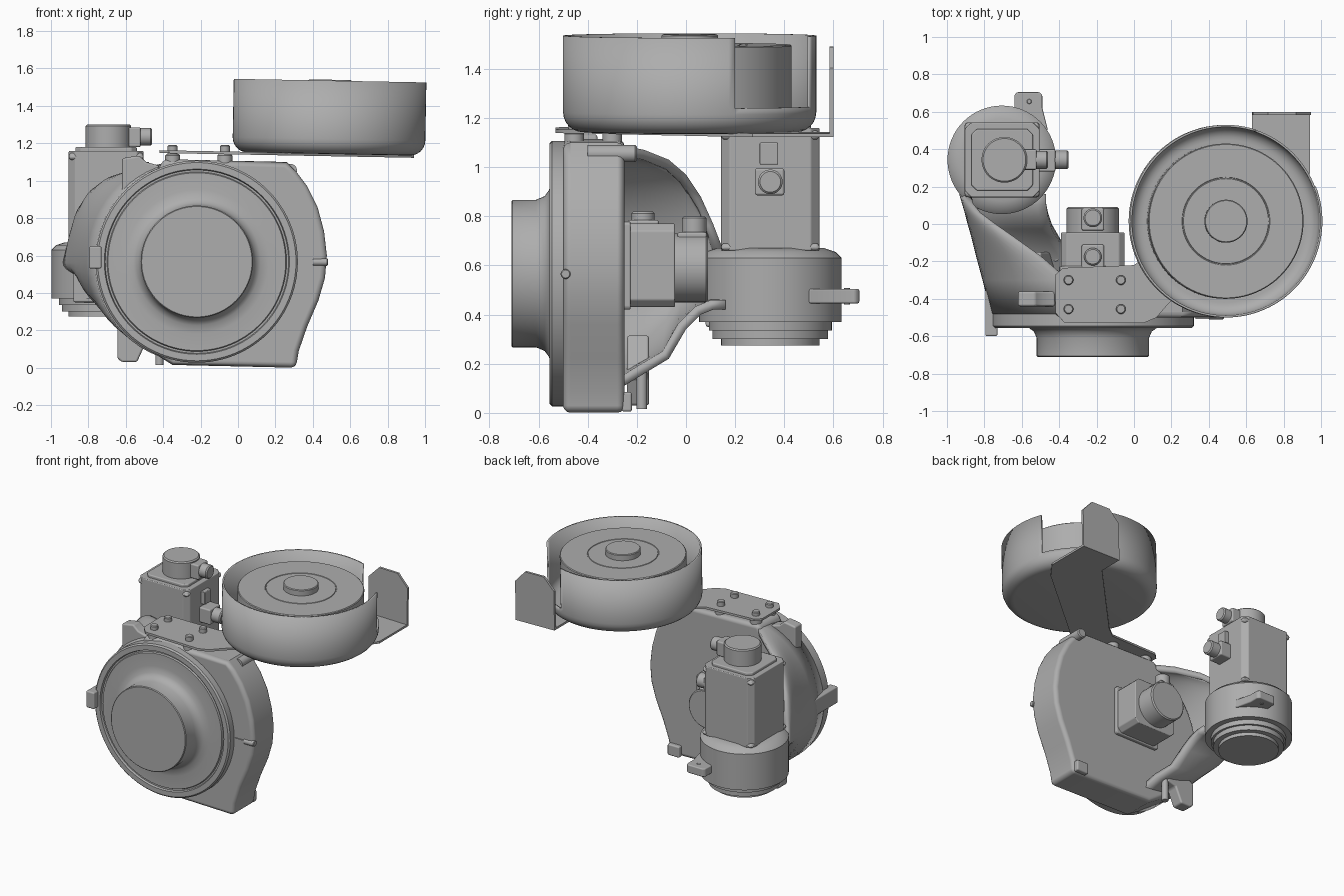
import bpy, bmesh, math
from mathutils import Vector, Matrix

cube = bpy.data.objects.get("Cube")
if cube:
    bpy.data.objects.remove(cube)

grey = bpy.data.materials.new("cast grey")
grey.use_nodes = True
tone = (0.42, 0.42, 0.42, 1)
grey.diffuse_color = tone
grey.node_tree.nodes["Principled BSDF"].inputs["Base Color"].default_value = tone

TILT = math.radians(1.07)
# Directions of profile height for each axis
AXES = {"z": Matrix.Identity(4),
        "y": Matrix.Rotation(math.radians(-90), 4, "X"),
        "x": Matrix.Rotation(math.radians(90), 4, "Y")}


def finish(name, bm, loc=(0, 0, 0), tilt=0, bevel=0, limit=30):
    bmesh.ops.recalc_face_normals(bm, faces=bm.faces)
    mesh = bpy.data.meshes.new(name)
    bm.to_mesh(mesh)
    bm.free()
    ob = bpy.data.objects.new(name, mesh)
    bpy.context.collection.objects.link(ob)
    ob.location = loc
    ob.rotation_euler.y = tilt
    mesh.materials.append(grey)
    for o in bpy.context.selected_objects:
        o.select_set(False)
    ob.select_set(True)
    bpy.context.view_layer.objects.active = ob
    bpy.ops.object.shade_smooth_by_angle(angle=math.radians(35))
    if bevel:
        mod = ob.modifiers.new("soft edges", "BEVEL")
        mod.width = bevel
        mod.segments = 3
        mod.limit_method = "ANGLE"
        mod.angle_limit = math.radians(limit)
        mod.harden_normals = True
    return ob


def lathe(name, profile, loc, axis="z", seg=64, tilt=0, keep=None):
    """Revolve (radius, height) points; keep(angle, height) can drop faces."""
    bm = bmesh.new()
    rings = []
    for r, h in profile:
        if r == 0:
            rings.append([bm.verts.new((0, 0, h))] * seg)
        else:
            rings.append([bm.verts.new((r * math.cos(2 * math.pi * i / seg),
                                        r * math.sin(2 * math.pi * i / seg), h)) for i in range(seg)])
    for a, b in zip(rings, rings[1:]):
        for i in range(seg):
            j = (i + 1) % seg
            corners = list(dict.fromkeys([a[i], a[j], b[j], b[i]]))
            height = sum(v.co.z for v in corners) / len(corners)
            if keep is None or keep(360 * (i + 0.5) / seg, height):
                bm.faces.new(corners)
    bmesh.ops.transform(bm, matrix=AXES[axis], verts=bm.verts)
    return finish(name, bm, loc, tilt)


def rod(name, r, lo, hi, loc, axis="z", seg=32):
    c = min(0.008, r * 0.2)
    return lathe(name, [(0, lo), (r, lo), (r, hi - c), (r - c, hi), (0, hi)], loc, axis, seg)


def prism(name, pts, lo, hi, plane="xz", loc=(0, 0, 0), tilt=0, bevel=0, limit=30):
    bm = bmesh.new()
    place = {"xz": lambda p, d: (p[0], d, p[1]), "xy": lambda p, d: (p[0], p[1], d)}[plane]
    a, b = [[bm.verts.new(place(p, d)) for p in pts] for d in (lo, hi)]
    bm.faces.new(a)
    bm.faces.new(b)
    for i in range(len(pts)):
        j = (i + 1) % len(pts)
        bm.faces.new((a[i], a[j], b[j], b[i]))
    return finish(name, bm, loc, tilt, bevel, limit)


def box(name, x0, x1, y0, y1, z0, z1, bevel=0.01):
    return prism(name, [(x0, y0), (x1, y0), (x1, y1), (x0, y1)], z0, z1, "xy", bevel=bevel)


def chamfered(cx, cy, half, cut):
    k = half - cut
    return [(cx + x, cy + y) for x, y in ((-k, -half), (k, -half), (half, -k), (half, k),
                                          (k, half), (-k, half), (-half, k), (-half, -k))]


# Main housing: scroll-shaped casting with a flat foot
HX, HZ = -0.22, 0.567
outline = [(-0.35, 0.015), (0.31, 0), (0.325, 0.09), (0.37, 0.22), (0.43, 0.36), (0.465, 0.48),
           (0.475, 0.6), (0.46, 0.73), (0.425, 0.86), (0.37, 0.97), (0.31, 1.05), (0.26, 1.1), (-0.4, 1.115)]
outline += [(HX + 0.54 * math.cos(math.radians(a)), HZ + 0.54 * math.sin(math.radians(a)))
            for a in range(112, 250, 6)]
prism("housing", outline, -0.5, -0.25, bevel=0.03, limit=50)

# Front flange with groove and protruding hub
lathe("flange_and_hub", [(0, -0.3), (0.54, -0.3), (0.54, -0.545), (0.53, -0.555), (0.495, -0.555), (0.49, -0.54),
                         (0.48, -0.54), (0.475, -0.55), (0.385, -0.55), (0.34, -0.557), (0.315, -0.575),
                         (0.3, -0.61), (0.3, -0.705), (0.295, -0.71), (0, -0.71)], (HX, 0, HZ), "y", 96)

# Housing lugs, foot block and bosses
box("side_clip", -0.795, -0.73, -0.6, -0.31, 0.53, 0.65)
box("index_tab", 0.33, 0.425, -0.507, -0.45, 0.555, 0.575, 0)
prism("upper_lug", [(-0.62, 0.9), (-0.62, 1.12), (-0.53, 1.135), (-0.49, 1.1), (-0.42, 1.08), (-0.45, 0.95)],
      -0.44, -0.36, bevel=0.012)
prism("lower_lug", [(-0.645, 0.05), (-0.62, 0.03), (-0.54, 0.03), (-0.49, 0.14), (-0.42, 0.16),
                    (-0.5, 0.32), (-0.645, 0.21)], -0.24, -0.15, bevel=0.012)
box("foot_block", 0.21, 0.305, -0.26, -0.22, 0.005, 0.085)
rod("upper_boss", 0.035, -0.4, -0.2, (0.28, 0, 1.055), "y")
rod("drain_pin", 0.022, 0.015, 0.2, (-0.42, -0.18, 0))
rod("side_plug", 0.02, 0.40, 0.48, (0, -0.49, 0.565), "x")

# Side arm: open scoop sweeping from the housing back to the second joint
# columns: y, outer x, top edge x, bottom edge x, top z, bottom z
stations = [(-0.48, -0.765, -0.25, -0.25, 1.1, 0.03), (-0.3, -0.81, -0.35, -0.3, 1.095, 0.08),
            (-0.17, -0.845, -0.5, -0.34, 1.07, 0.16), (-0.07, -0.87, -0.64, -0.4, 1.03, 0.22),
            (0.0, -0.89, -0.74, -0.44, 0.97, 0.34), (0.06, -0.905, -0.82, -0.46, 0.88, 0.4),
            (0.11, -0.92, -0.86, -0.47, 0.77, 0.42), (0.16, -0.935, -0.87, -0.47, 0.64, 0.42)]
bm = bmesh.new()
rows, STEPS = [], 28
for y, xo, xt, xb, zt, zb in stations:
    row = []
    for i in range(STEPS + 1):
        a = math.pi * i / STEPS
        xr = xt if a < math.pi / 2 else xb
        half, mid = (zt - 0.56, 0.56) if a < math.pi / 2 else (0.56 - zb, 0.56)
        row.append(bm.verts.new((xr + (xo - xr) * math.sin(a), y, mid + half * math.cos(a))))
    rows.append(row)
for a, b in zip(rows, rows[1:]):
    for i in range(STEPS):
        bm.faces.new((a[i], a[i + 1], b[i + 1], b[i]))
arm = finish("side_arm", bm)
for v in arm.data.polygons:
    v.use_smooth = True
outward = arm.data.polygons[len(arm.data.polygons) // 2].normal.x < 0
wall = arm.modifiers.new("wall", "SOLIDIFY")
wall.thickness = 0.04
wall.offset = -1 if outward else 1

# Second joint: upright stepped collar with ear and bracket
JX, JY = -0.705, 0.343
lathe("joint_collar", [(0, 0.275), (0.2, 0.275), (0.2, 0.3), (0.235, 0.3), (0.235, 0.335), (0.25, 0.335),
                       (0.25, 0.37), (0.29, 0.37), (0.29, 0.63), (0.265, 0.655), (0.22, 0.67), (0, 0.67)],
      (-0.707, JY, 0))
prism("joint_ear", [(-0.68, 0.5), (-0.46, 0.5), (-0.49, 0.62), (-0.49, 0.69), (-0.505, 0.705),
                    (-0.625, 0.705), (-0.64, 0.69), (-0.64, 0.62)], 0.445, 0.505, "xy", bevel=0.008)
rod("ear_bolt", 0.013, 0.44, 0.508, (-0.56, 0.655, 0), seg=16)
box("joint_bracket", -0.88, -0.76, 0.08, 0.21, 0.35, 0.53)

# Upright motor
prism("upright_motor_body", chamfered(JX, JY, 0.2, 0.035), 0.66, 1.16, "xy", bevel=0.006)
for label, lo, hi in (("base", 0.66, 0.69), ("head", 1.11, 1.15)):
    box("upright_motor_" + label, JX - 0.2, JX + 0.2, JY - 0.2, JY + 0.2, lo, hi, 0.02)
prism("upright_motor_lid", chamfered(JX, JY, 0.165, 0.03), 1.15, 1.18, "xy", bevel=0.008)
rod("upright_motor_cap", 0.122, 1.15, 1.3, (-0.693, JY, 0), seg=48)
box("upright_cap_neck", -0.62, -0.52, 0.29, 0.4, 1.18, 1.285)
rod("upright_cap_plug", 0.048, -0.53, -0.46, (0, JY, 1.235), "x")
box("upright_side_neck", -0.51, -0.42, 0.28, 0.4, 0.885, 0.995)
rod("upright_side_plug", 0.05, -0.43, -0.35, (0, JY, 0.94), "x")
box("upright_side_terminal", -0.51, -0.475, 0.3, 0.375, 1.01, 1.1, 0.005)

# Horizontal motor behind the housing
MZ = 0.6
prism("rear_motor_body", chamfered(HX, MZ, 0.17, 0.03), -0.26, -0.045, bevel=0.006)
prism("rear_motor_flange", chamfered(HX, MZ, 0.18, 0.01), -0.26, -0.225, bevel=0.008)
rod("rear_motor_cap", 0.14, -0.05, 0.09, (HX, 0, 0.59), "y", 48)
box("rear_cap_neck", HX - 0.06, HX + 0.06, -0.035, 0.085, 0.66, 0.735)
rod("rear_cap_plug", 0.05, 0.72, 0.8, (HX, 0.033, 0))
box("rear_side_neck", HX - 0.06, HX + 0.06, -0.24, -0.11, 0.74, 0.785)
rod("rear_side_plug", 0.047, 0.78, 0.82, (HX, -0.175, 0))

# Top mounting plate with upturned end, spacers and bolts
plate = [(-0.42, -0.475), (-0.37, -0.53), (0.05, -0.53), (0.12, -0.5), (0.18, -0.43), (0.3, -0.32), (0.85, 0.15),
         (0.94, 0.27), (0.94, 0.6), (0.63, 0.6), (0.63, 0.42), (0.08, -0.16), (0, -0.22), (-0.38, -0.235),
         (-0.42, -0.27)]
prism("mounting_plate", plate, 0, 0.015, "xy", (0, 0, 1.14), TILT)
prism("plate_upright", [(0.63, 0), (0.94, 0), (0.94, 0.28), (0.86, 0.365), (0.71, 0.365), (0.63, 0.28)],
      0.583, 0.6, "xz", (0, 0, 1.14), TILT)
for x in (-0.35, -0.07):
    for y in (-0.455, -0.3):
        rod("plate_bolt", 0.026, 1.1, 1.19, (x, y, 0), seg=20)
        rod("plate_spacer", 0.04, 1.08, 1.143, (x, y, 0), seg=24)

# Open drum with a side gap, and the spool inside it
DRUM = (0.485, 0.015, 1.143)
cup = [(0, 0)] + [(0.435 + 0.08 * math.sin(math.radians(a)), 0.08 - 0.08 * math.cos(math.radians(a)))
                  for a in range(0, 91, 15)] + [(0.515, 0.105), (0.515, 0.392)]
drum = lathe("drum", cup, DRUM, seg=120, tilt=TILT,
             keep=lambda ang, h: not (21 < ang < 72 and h > 0.105))
side = next(p for p in drum.data.polygons if p.center.z > 0.2)
wall = drum.modifiers.new("wall", "SOLIDIFY")
wall.thickness = 0.012
wall.offset = -1 if side.normal.dot(Vector((side.center.x, side.center.y, 0))) < 0 else 1
wall.offset *= -1 if wall.offset > 0 else 1
if side.normal.dot(Vector((side.center.x, side.center.y, 0))) < 0:
    wall.offset = 1
lathe("spool", [(0, 0.012), (0.415, 0.012), (0.415, 0.35), (0.41, 0.355), (0.235, 0.355), (0.233, 0.351),
                (0.229, 0.351), (0.227, 0.355), (0.115, 0.355), (0.115, 0.392), (0.11, 0.397), (0, 0.397)],
      DRUM, seg=80, tilt=TILT)
